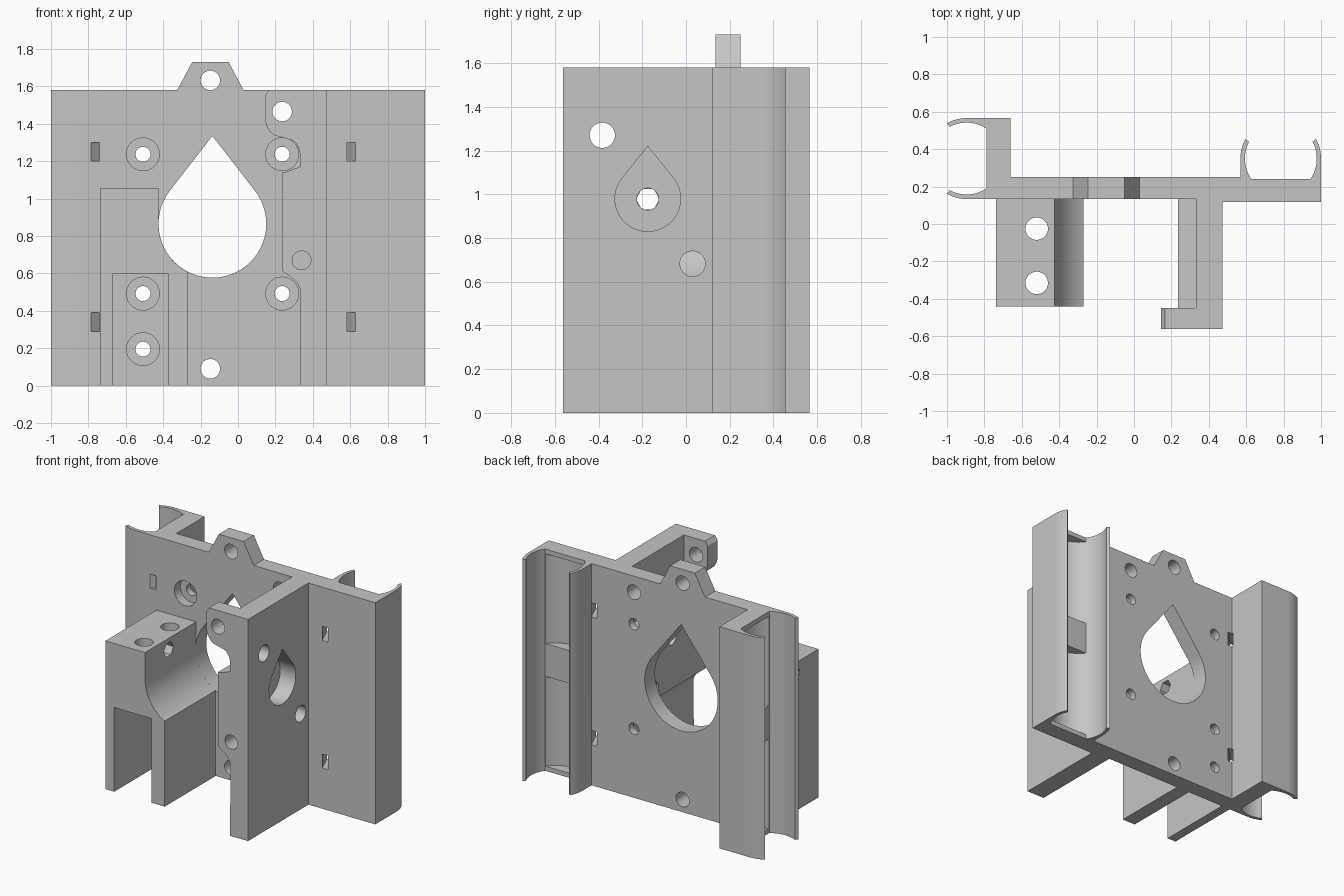
import bpy, bmesh
from math import cos, sin, acos, pi, radians

cube = bpy.data.objects.get("Cube")
if cube:
    bpy.data.objects.remove(cube, do_unlink=True)

grey = bpy.data.materials.new("plain_grey")
grey.use_nodes = True
COLOR = (0.56, 0.56, 0.56, 1)
grey.diffuse_color = COLOR
grey.node_tree.nodes["Principled BSDF"].inputs["Base Color"].default_value = COLOR

H = 1.58                      # body height
FRONT = 0.134                 # front face of the plate
PLACE = {"x": lambda u, v, w: (w, u, v),
         "y": lambda u, v, w: (u, w, v),
         "z": lambda u, v, w: (u, v, w)}


def prism(name, pts, axis, a, b):
    """Extrude a flat outline along an axis from a to b."""
    bm = bmesh.new()
    face = bm.faces.new([bm.verts.new(PLACE[axis](u, v, a)) for u, v in pts])
    top = bmesh.ops.extrude_face_region(bm, geom=[face])["geom"]
    shift = PLACE[axis](0, 0, b - a)
    bmesh.ops.translate(bm, vec=shift, verts=[g for g in top if isinstance(g, bmesh.types.BMVert)])
    bmesh.ops.recalc_face_normals(bm, faces=bm.faces)
    mesh = bpy.data.meshes.new(name)
    bm.to_mesh(mesh)
    bm.free()
    mesh.materials.append(grey)
    obj = bpy.data.objects.new(name, mesh)
    bpy.context.collection.objects.link(obj)
    return obj


def arc(u, v, r, start, end, n=24):
    angles = [radians(start + (end - start) * i / n) for i in range(n + 1)]
    return [(u + r * cos(t), v + r * sin(t)) for t in angles]


def circle(u, v, r, n=32):
    return arc(u, v, r, 0, 360, n)[:-1]


def teardrop(u, v, r, apex):
    """Round hole drawn to a point on top."""
    t = acos(r / (apex - v)) * 180 / pi
    return arc(u, v, r, 90 + t, 450 - t, 40) + [(u, apex)]


def box(u0, u1, v0, v1):
    return [(u0, v0), (u1, v0), (u1, v1), (u0, v1)]


def cut(parts, pts, axis, a, b):
    """Subtract a prism from each part."""
    cutter = prism("cutter", pts, axis, a, b)
    cutter.hide_render = True
    for part in parts:
        mod = part.modifiers.new("cut", "BOOLEAN")
        mod.operation = "DIFFERENCE"
        mod.solver = "EXACT"
        mod.object = cutter
        deps = bpy.context.evaluated_depsgraph_get()
        mesh = bpy.data.meshes.new_from_object(part.evaluated_get(deps))
        part.modifiers.clear()
        part.data = mesh
    bpy.data.objects.remove(cutter, do_unlink=True)


# Central plate and hanging tab
plate = prism("back_plate", box(-0.66, 0.473, FRONT, 0.25), "z", 0, H)
tab = prism("top_tab", [(-0.325, H), (0.03, H), (-0.05, 1.73), (-0.245, 1.73)], "y", FRONT, 0.25)

# Side bearing clip opening outwards
R_IN, R_OUT, CY = 0.192, 0.216, 0.35
LX, RX = -0.895, 0.785
left_clip = prism("right_side_bearing_clip",
                  [(-0.66, FRONT), (-0.66, 0.566)]
                  + arc(LX, CY, R_OUT, 90, 119, 8)
                  + arc(LX, CY, R_IN, 118, 56.8, 16)
                  + arc(LX, CY, R_IN, -56.8, -118, 16)
                  + arc(LX, CY, R_OUT, -119, -90, 8), "z", 0, H)

# Rear bearing clip opening backwards
right_clip = prism("left_side_bearing_clip",
                   [(0.473, 0.118), (1, 0.118)]
                   + arc(RX, CY, R_OUT - 0.001, 0, 29, 8)
                   + arc(RX, CY, R_IN, 28, -35, 16)
                   + arc(RX, CY, R_IN, 215, 152, 16)
                   + arc(RX, CY, R_OUT, 151, 180, 8)
                   + [(0.569, 0.25), (0.473, 0.25)], "z", 0, H)

# Bearing pockets, leaving end lips and a middle stop
for z in (0.033, 0.907):
    cut([left_clip], circle(LX, CY, R_IN - 0.0015, 64), "z", z, z + 0.64)
    cut([right_clip], circle(RX, CY, R_IN - 0.0015, 64), "z", z, z + 0.64)

# Slanted tie slots beside the clips
for z in (0.29, 1.2):
    cut([left_clip, plate], [(-0.802, 0.118), (-0.757, 0.118), (-0.605, 0.27), (-0.65, 0.27)],
        "z", z, z + 0.1)
    cut([right_clip], [(0.59, 0.1), (0.635, 0.1), (0.562, 0.27), (0.517, 0.27)], "z", z, z + 0.1)

# Tall front wall with thickened middle
wall = prism("front_wall",
             [(0.332, 0), (0.473, 0), (0.473, H), (0.332, H), (0.332, 1.17), (0.25, 1.14),
              (0.235, 1.14), (0.235, 0.615)]
             + arc(0.235, 0.49, 0.1, 48, -12, 10), "y", -0.562, FRONT)
lobe = prism("wall_screw_lug",
             [(0.332, H), (0.165, H), (0.145, 1.55)]
             + arc(0.255, 1.43, 0.11, 180, 238, 8)
             + arc(0.235, 1.235, 0.096, 52, 5, 10) + [(0.332, 1.23)], "y", -0.562, -0.45)
cut([wall], teardrop(-0.175, 0.98, 0.15, 1.22), "x", 0.35, 0.6)
cut([wall], circle(-0.383, 1.27, 0.058), "x", 0.1, 0.6)
cut([wall], circle(0.03, 0.682, 0.058), "x", 0.1, 0.6)
cut([wall], circle(0.34, 0.67, 0.05), "y", -0.7, 0.2)

# Front block with a hollow side and open channel
block = prism("front_block",
              [(-0.737, 0), (-0.668, 0), (-0.668, 0.6), (-0.375, 0.6), (-0.375, 0), (-0.27, 0)]
              + arc(-0.137, 0.865, 0.288, 242.5, 180, 20)
              + [(-0.425, 1.057), (-0.737, 1.057)], "y", -0.44, FRONT)
for y in (-0.025, -0.315):
    cut([block], circle(-0.52, y, 0.06), "z", 0.5, 1.2)

# Bolt hole: round in the wall, hexagonal in the block
cut([wall], circle(-0.175, 0.978, 0.05), "x", 0.1, 0.6)
cut([block], circle(-0.175, 0.978, 0.054, 6), "x", -0.9, -0.2)

# Central teardrop opening and screw holes in the plate
cut([plate], teardrop(-0.137, 0.865, 0.288, 1.335), "y", 0, 0.4)
for x, z in ((-0.508, 1.237), (0.236, 1.237), (-0.508, 0.492), (0.236, 0.492), (-0.508, 0.195)):
    cut([plate], circle(x, z, 0.088), "y", 0, 0.2)
    cut([plate], circle(x, z, 0.04), "y", 0, 0.4)
cut([plate], circle(-0.148, 0.09, 0.052), "y", 0, 0.4)
cut([plate, lobe], circle(0.236, 1.465, 0.052), "y", -0.7, 0.4)
cut([tab], circle(-0.148, 1.632, 0.052), "y", 0, 0.4)

# Smooth curved walls, keep edges crisp
bpy.ops.object.select_all(action="DESELECT")
for part in (plate, tab, left_clip, right_clip, wall, lobe, block):
    part.select_set(True)
bpy.context.view_layer.objects.active = plate
bpy.ops.object.shade_smooth_by_angle(angle=radians(30))
